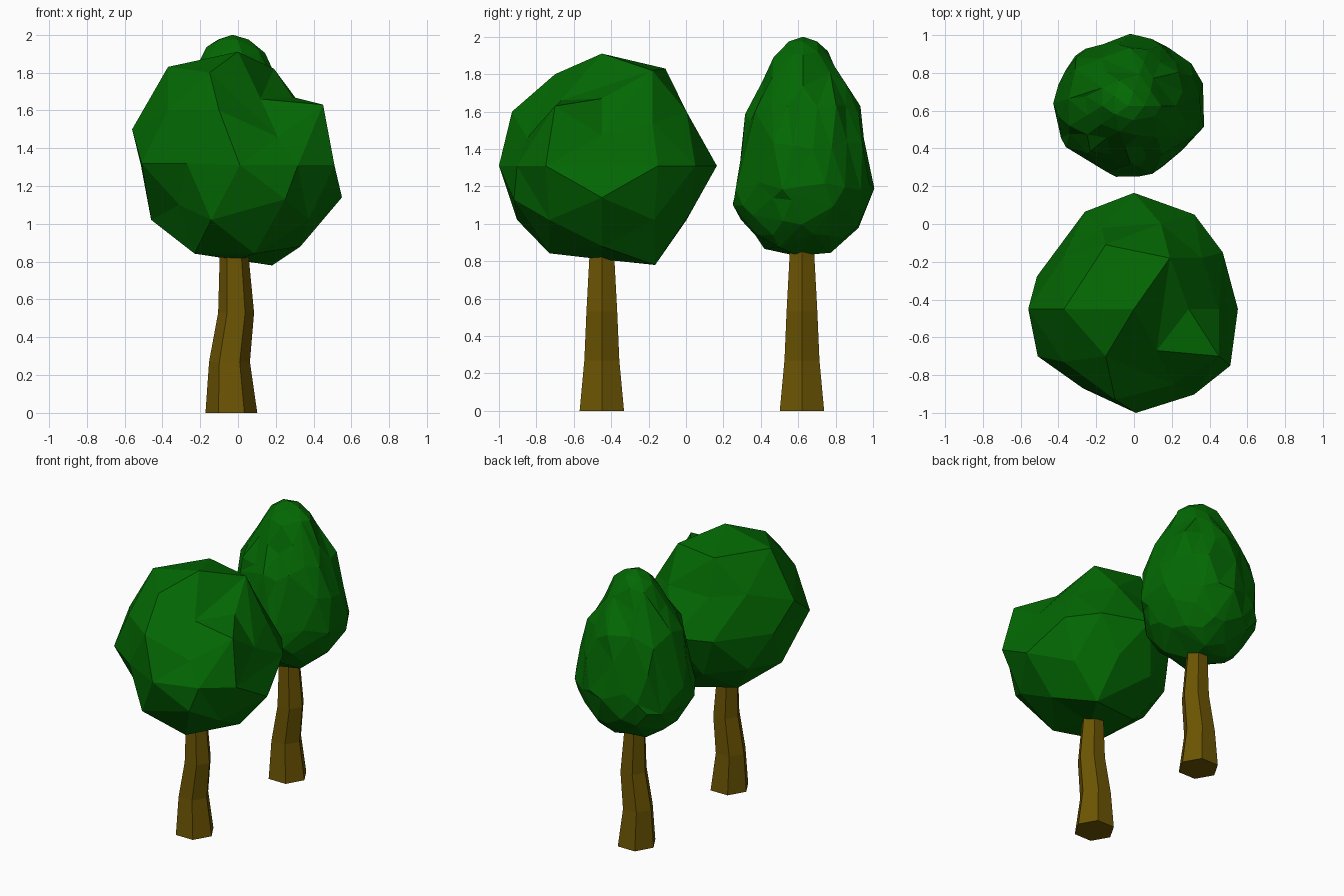
import bpy, bmesh, math, random
from mathutils import Vector

if "Cube" in bpy.data.objects:
    bpy.data.objects.remove(bpy.data.objects["Cube"])

random.seed(4)

def material(name, color):
    m = bpy.data.materials.new(name)
    m.diffuse_color = color
    m.use_nodes = True
    m.node_tree.nodes["Principled BSDF"].inputs["Base Color"].default_value = m.diffuse_color
    return m

LEAF = material("leaf_green", (0.001, 0.14, 0.001, 1))
BARK = material("bark_brown", (0.15, 0.09, 0.001, 1))

def finish(bm, name, mat):
    bmesh.ops.recalc_face_normals(bm, faces=bm.faces)
    me = bpy.data.meshes.new(name)
    bm.to_mesh(me)
    bm.free()
    me.materials.append(mat)
    ob = bpy.data.objects.new(name, me)
    bpy.context.collection.objects.link(ob)
    return ob

# crooked hexagonal trunk: (z, centre x, radius)
TRUNK = [(0, -.035, .137), (.27, -.045, .108), (.53, -.01, .095), (.82, -.02, .077), (.95, -.02, .07)]

def trunk(name, y):
    bm = bmesh.new()
    rings = [[bm.verts.new((cx + r * math.cos(i * math.pi / 3),
                            y + r * math.sin(i * math.pi / 3), z)) for i in range(6)]
             for z, cx, r in TRUNK]
    for a, b in zip(rings, rings[1:]):
        for i in range(6):
            j = (i + 1) % 6
            bm.faces.new((a[i], a[j], b[j], b[i]))
    bm.faces.new(rings[0][::-1])
    bm.faces.new(rings[-1])
    finish(bm, name, BARK)

trunk("front_trunk", -.45)
trunk("rear_trunk", .62)

# front crown: coarse ball, with its uneven corners pulled into place
# (direction of the corner on the unit ball -> new position)
DENT, SIDE = (.43, -.31, .85), (.85, 0, .53)
PULLS = [
    ((0, 0, 1), (0, -.45, 1.91)), (DENT, (.12, -.67, 1.66)), (SIDE, (.45, -.45, 1.47)),
    ((0, -1, 0), (.01, -1, 1.31)), ((0, 1, 0), (0, .165, 1.31)),
    ((-.53, 0, .85), (-.37, -.45, 1.83)), ((-.16, .5, .85), (-.15, -.11, 1.83)),
    ((.43, .31, .85), (.19, -.18, 1.82)), ((-.16, -.5, .85), (-.15, -.7, 1.8)),
    ((.72, -.53, .45), (.45, -.7, 1.63)), ((.26, -.81, .53), (.21, -.85, 1.46)),
    ((-.28, -.85, .45), (-.1, -.93, 1.6)), ((-.89, 0, .45), (-.56, -.45, 1.5)),
    ((.72, .53, .45), (.36, -.18, 1.54)), ((.95, .31, 0), (.47, -.15, 1.31)),
    ((.95, -.31, 0), (.51, -.75, 1.31)), ((.89, 0, -.45), (.55, -.45, 1.14)),
    ((.28, -.85, -.45), (.25, -.92, 1.13)), ((-.28, .85, .45), (-.17, -.02, 1.58)),
    ((.16, .5, -.85), (.18, -.165, .78)), ((.53, 0, -.85), (.33, -.45, .88)),
    ((-.95, -.31, 0), (-.51, -.7, 1.32)), ((-.59, -.81, 0), (-.27, -.87, 1.32)),
    ((-.72, -.53, -.45), (-.31, -.72, 1.1)), ((-.59, .81, 0), (-.26, .065, 1.31)),
    ((.59, .81, 0), (.32, .05, 1.31)),
]
bm = bmesh.new()
bmesh.ops.create_icosphere(bm, subdivisions=2, radius=1)
units = []
for v in bm.verts:
    v.co.x, v.co.y = -v.co.x, -v.co.y
    units.append((v, v.co.normalized()))
for v, u in units:
    v.co = (u.x * .54, -.45 + u.y * .56, 1.31 + u.z * .55)

def corner(d):
    d = Vector(d)
    return min(units, key=lambda t: (t[1] - d).length)[0]

for d, p in PULLS:
    corner(d).co = p
corner((0, 0, -1)).co.z = .81
# extra corner that forms the ledge over the dent
a, b = corner(DENT), corner(SIDE)
edge = bm.edges.get((a, b))
if edge:
    tips = [v for f in edge.link_faces for v in f.verts if v not in (a, b)]
    bm.edges.remove(edge)
    ledge = bm.verts.new((.29, -.45, 1.67))
    for tip in tips:
        bm.faces.new((a, ledge, tip))
        bm.faces.new((ledge, b, tip))
finish(bm, "front_crown", LEAF)

# rear crown: finer ball reshaped to an egg profile (z, half width), then crumpled
EGG = [(.83, 0), (.845, .12), (.9, .24), (1.08, .365), (1.26, .375), (1.45, .34),
       (1.62, .295), (1.8, .2), (1.9, .15), (1.97, .1), (2.0, 0)]

def egg_width(z):
    for (z0, r0), (z1, r1) in zip(EGG, EGG[1:]):
        if z <= z1:
            return r0 + (r1 - r0) * max(0, (z - z0) / (z1 - z0))
    return 0

bm = bmesh.new()
bmesh.ops.create_icosphere(bm, subdivisions=3, radius=1)
for v in bm.verts:
    u = v.co.normalized()
    z = 1.21 + u.z * (.79 if u.z > 0 else .38)
    flat = Vector((u.x, u.y))
    if flat.length > 1e-4:
        flat = flat.normalized() * egg_width(z)
    k = 1 + random.uniform(-.08, .04)
    jz = random.uniform(-.025, .025) if abs(u.z) < .9 else 0
    v.co = (-.03 + flat.x * 1.08 * k, .625 + flat.y * k, z + jz)
crown = finish(bm, "rear_crown", LEAF)
dec = crown.modifiers.new("coarser_facets", 'DECIMATE')
dec.ratio = .7
